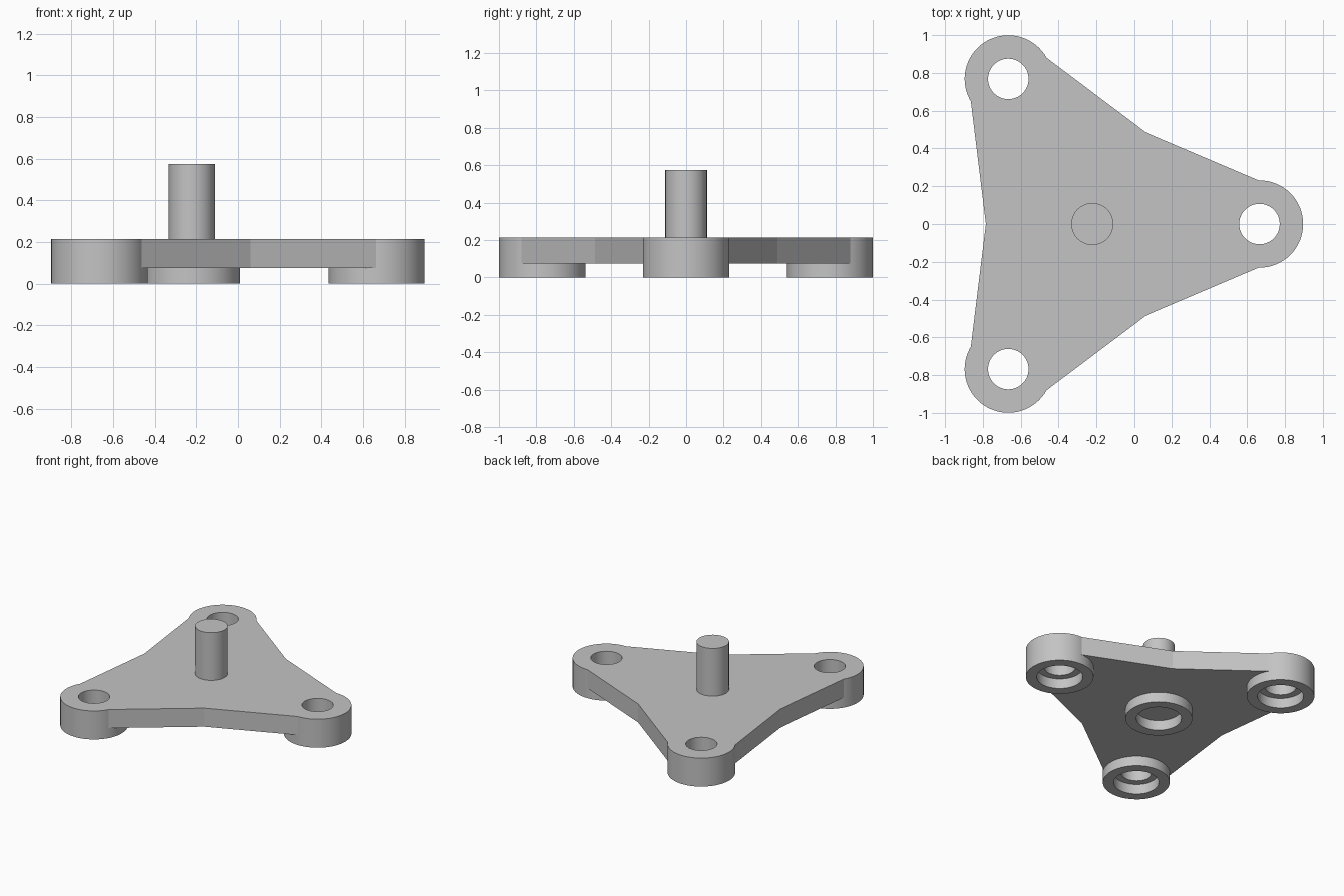
import bpy
import bmesh
from math import cos, sin, radians, pi
from mathutils import Matrix

cube = bpy.data.objects.get("Cube")
if cube:
    bpy.data.objects.remove(cube, do_unlink=True)

# Main dimensions
HUB_X = -0.222
ARM = 0.887
BOSS_R, BORE_R, HOLE_R, PIN_R = 0.231, 0.157, 0.107, 0.111
UNDER, TOP, PIN_TOP = 0.075, 0.215, 0.575
ANGLES = [0, 120, 240]

grey = bpy.data.materials.new("plain grey")
grey.use_nodes = True
colour = (0.55, 0.55, 0.55, 1)
grey.diffuse_color = colour
grey.node_tree.nodes["Principled BSDF"].inputs["Base Color"].default_value = colour


def add_object(name, bm):
    bmesh.ops.recalc_face_normals(bm, faces=bm.faces)
    mesh = bpy.data.meshes.new(name)
    bm.to_mesh(mesh)
    bm.free()
    mesh.materials.append(grey)
    obj = bpy.data.objects.new(name, mesh)
    bpy.context.collection.objects.link(obj)
    return obj


def cylinder(name, centre, radius, low, high):
    bm = bmesh.new()
    place = Matrix.Translation((centre[0], centre[1], (low + high) / 2))
    bmesh.ops.create_cone(bm, cap_ends=True, segments=64, radius1=radius,
                          radius2=radius, depth=high - low, matrix=place)
    return add_object(name, bm)


def polar(radius, side, angle):
    a = radians(angle)
    return (HUB_X + radius * cos(a) - side * sin(a),
            radius * sin(a) + side * cos(a))


def combine(target, tool, operation):
    mod = target.modifiers.new(operation, 'BOOLEAN')
    mod.operation = operation
    mod.solver = 'EXACT'
    mod.object = tool
    tool.hide_render = True
    bpy.context.view_layer.objects.active = target
    bpy.ops.object.modifier_apply(modifier=mod.name)
    bpy.data.objects.remove(tool, do_unlink=True)


# Three-armed plate with a shallow bend between the arms
outline = []
for angle in ANGLES:
    outline += [polar(ARM - 0.002, -0.23, angle),
                polar(ARM - 0.002, 0.23, angle),
                polar(0.562, 0, angle + 60)]
bm = bmesh.new()
face = bm.faces.new([bm.verts.new((x, y, UNDER)) for x, y in outline])
raised = bmesh.ops.extrude_face_region(bm, geom=[face])["geom"]
bmesh.ops.translate(bm, vec=(0, 0, TOP - UNDER),
                    verts=[v for v in raised if isinstance(v, bmesh.types.BMVert)])
body = add_object("three_arm_plate", bm)

# Round bosses at the arm ends and under the hub
hub = (HUB_X, 0)
ends = [polar(ARM, 0, angle) for angle in ANGLES]
for end in ends:
    combine(body, cylinder("end_boss", end, BOSS_R, 0, TOP), 'UNION')
combine(body, cylinder("hub_boss", hub, BOSS_R, 0, 0.12), 'UNION')

# Counterbores from below, and through holes at the ends
for centre in ends + [hub]:
    combine(body, cylinder("counterbore", centre, BORE_R, -0.1, UNDER), 'DIFFERENCE')
for end in ends:
    combine(body, cylinder("through_hole", end, HOLE_R, -0.1, 0.4), 'DIFFERENCE')

# Upright pin on the hub
pin = cylinder("centre_pin", hub, PIN_R, TOP - 0.03, PIN_TOP)

# Smooth round walls, sharp rims
bpy.ops.object.select_all(action='DESELECT')
for obj in (body, pin):
    obj.select_set(True)
bpy.context.view_layer.objects.active = body
bpy.ops.object.shade_smooth_by_angle(angle=pi / 18)
